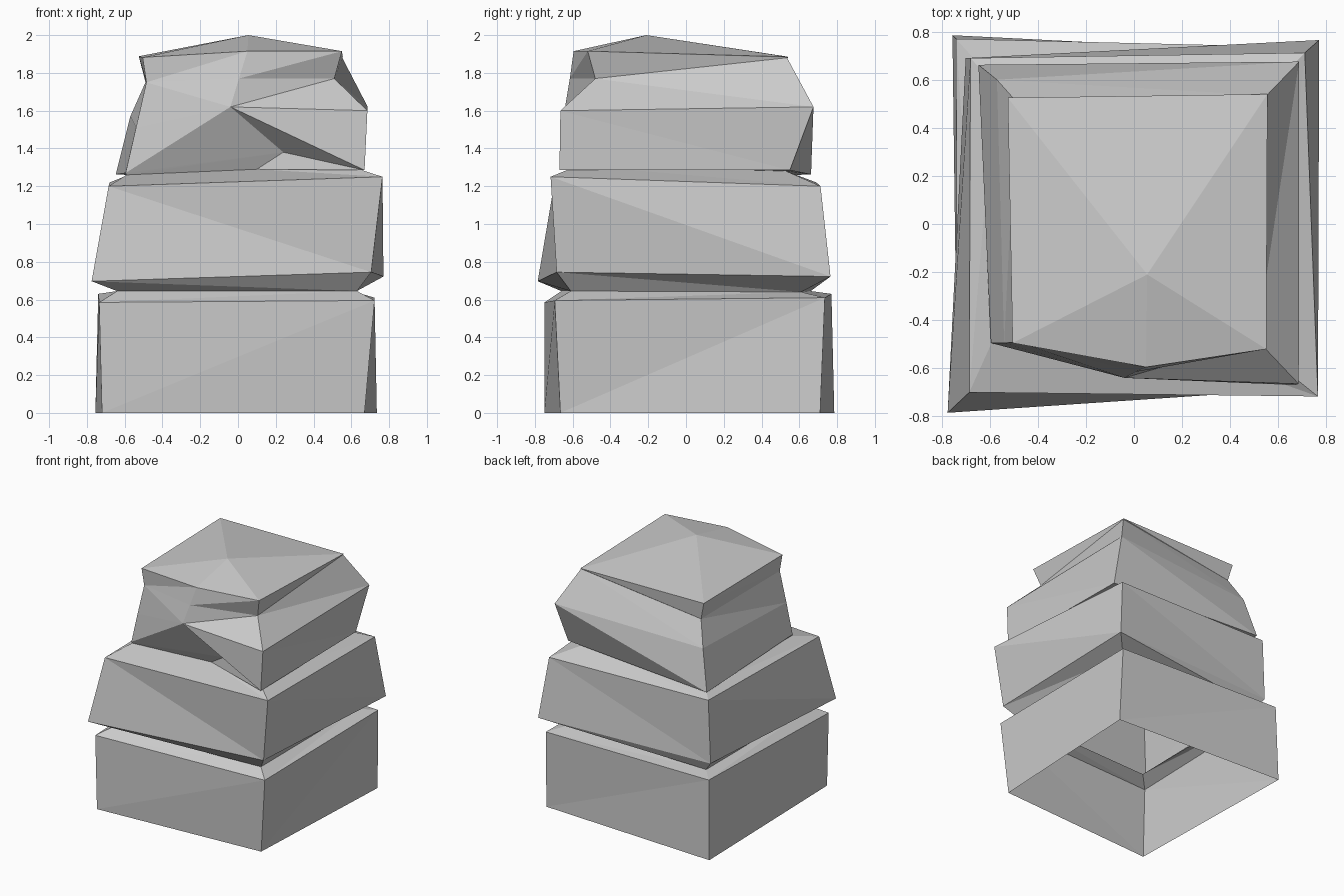
import bpy, bmesh

if "Cube" in bpy.data.objects:
    bpy.data.objects.remove(bpy.data.objects["Cube"])

# Cross-section corners go front left, front right, back right, back left
LOWER = [
    # bottom block, open underneath
    [(-.72, -.75, 0), (.67, -.665, 0), (.735, .71, 0), (-.755, .785, 0)],
    [(-.735, -.75, .585), (.723, -.695, .595), (.723, .735, .61), (-.74, .77, .63)],
    # groove
    [(-.64, -.66, .645), (.63, -.61, .645), (.62, .61, .64), (-.64, .66, .645)],
    # middle block
    [(-.775, -.785, .697), (.705, -.685, .745), (.77, .765, .722), (-.70, .69, .72)],
    [(-.685, -.70, 1.2), (.765, -.717, 1.25), (.71, .712, 1.2), (-.68, .69, 1.22)],
]
# Top block has an extra front-middle corner after the front left one
UPPER = [
    [(-.59, -.49, 1.26), (.1, -.48, 1.29), (.58, -.57, 1.31), (.53, .53, 1.28), (-.58, .58, 1.26)],
    [(-.595, -.495, 1.27), (.24, -.52, 1.38), (.67, -.67, 1.285), (.655, .55, 1.285), (-.647, .662, 1.262)],
    [(-.54, -.495, 1.51), (-.04, -.64, 1.62), (.685, -.665, 1.6), (.687, .675, 1.62), (-.57, .60, 1.57)],
    [(-.485, -.49, 1.75), (.005, -.615, 1.77), (.51, -.48, 1.77), (.552, .535, 1.88), (-.49, .51, 1.75)],
    [(-.505, -.495, 1.882), (.05, -.595, 1.915), (.55, -.52, 1.915), (.555, .54, 1.885), (-.525, .525, 1.888)],
]
APEX = (.055, -.21, 2.0)


def bridge(bm, a, b, diagonals):
    """Join two rings with triangles; '/' rises to the right, '\\' falls."""
    n = len(a)
    for i in range(n):
        j = (i + 1) % n
        if diagonals[i] == '/':
            bm.faces.new((a[i], a[j], b[j]))
            bm.faces.new((a[i], b[j], b[i]))
        else:
            bm.faces.new((a[i], a[j], b[i]))
            bm.faces.new((a[j], b[j], b[i]))


def stack(bm, rings, patterns):
    rows = [[bm.verts.new(p) for p in ring] for ring in rings]
    for a, b, pattern in zip(rows, rows[1:], patterns):
        bridge(bm, a, b, pattern)
    return rows


bm = bmesh.new()
B = '\\'
lower = stack(bm, LOWER, ['////', '////', B * 4, B * 4])
upper = stack(bm, UPPER, ['/////', '/' + B * 4, B + '/' + B * 3, '//' + B * 3])

# sloping shelf between the four-sided and five-sided rings
shelf, neck = lower[-1], upper[0]
bm.faces.new((shelf[0], shelf[1], neck[1]))
bm.faces.new((shelf[0], neck[1], neck[0]))
bm.faces.new((shelf[1], neck[2], neck[1]))
for i in (1, 2, 3):
    j = (i + 1) % 4
    k = (i + 2) % 5
    bm.faces.new((shelf[i], shelf[j], neck[i + 1]))
    bm.faces.new((shelf[j], neck[k], neck[i + 1]))

# low pointed cap
tip = bm.verts.new(APEX)
rim = upper[-1]
for i in range(5):
    bm.faces.new((rim[i], rim[(i + 1) % 5], tip))

bmesh.ops.recalc_face_normals(bm, faces=bm.faces)
mesh = bpy.data.meshes.new("stacked_rock")
bm.to_mesh(mesh)
bm.free()
rock = bpy.data.objects.new("stacked_rock", mesh)
bpy.context.collection.objects.link(rock)
